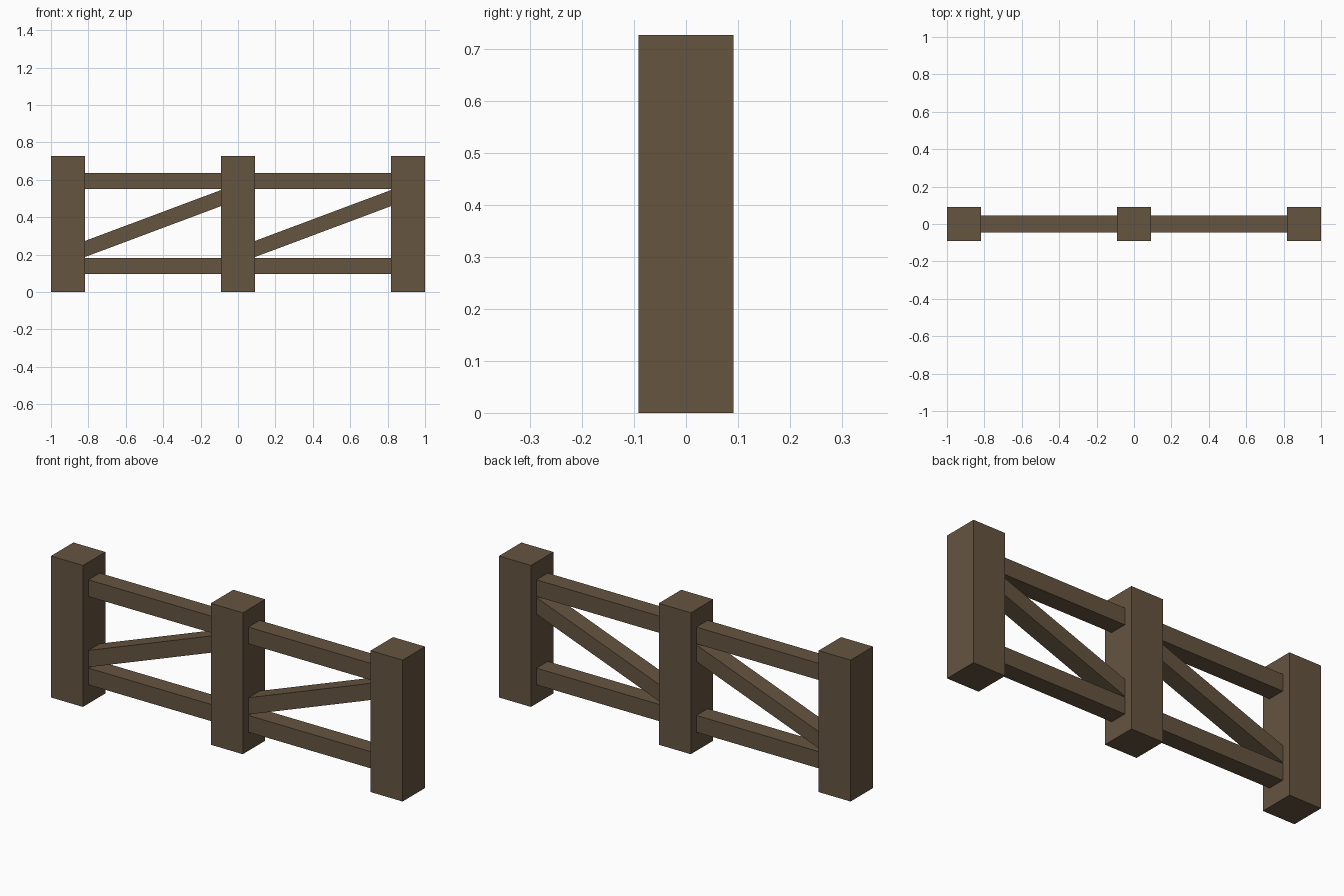
import bpy
import bmesh

cube = bpy.data.objects.get("Cube")
if cube:
    bpy.data.objects.remove(cube, do_unlink=True)

# Weathered brown wood
wood = bpy.data.materials.new("brown_wood")
wood.use_nodes = True
colour = (0.130, 0.089, 0.051, 1)
wood.diffuse_color = colour
wood.node_tree.nodes["Principled BSDF"].inputs["Base Color"].default_value = colour

POST_W, POST_H = 0.182, 0.727
RAIL_D, RAIL_H = 0.091, 0.086
SPACING = 1 - POST_W / 2


def beam(name, x0, x1, z0, z1, depth, height):
    """Beam from x0 to x1 with upright ends; its underside runs from z0 to z1."""
    bm = bmesh.new()
    bmesh.ops.create_cube(bm, size=1)
    for v in bm.verts:
        t = v.co.x + 0.5
        v.co.z = z0 + (z1 - z0) * t + (v.co.z + 0.5) * height
        v.co.x = x0 + (x1 - x0) * t
        v.co.y *= depth
    mesh = bpy.data.meshes.new(name)
    bm.to_mesh(mesh)
    bm.free()
    mesh.materials.append(wood)
    bpy.context.collection.objects.link(bpy.data.objects.new(name, mesh))


# Square posts
for side, x in (("right", -SPACING), ("middle", 0), ("left", SPACING)):
    beam(f"{side}_post", x - POST_W / 2, x + POST_W / 2, 0, 0, POST_W, POST_H)

# Two bays, each with two rails and a rising brace
for side, x in (("right", -SPACING), ("left", 0)):
    start, end = x + POST_W / 2, x + SPACING - POST_W / 2
    for part, z0, z1 in (("lower_rail", 0.096, 0.096),
                         ("upper_rail", 0.55, 0.55),
                         ("diagonal_brace", 0.187, 0.459)):
        beam(f"{side}_{part}", start, end, z0, z1, RAIL_D, RAIL_H)
